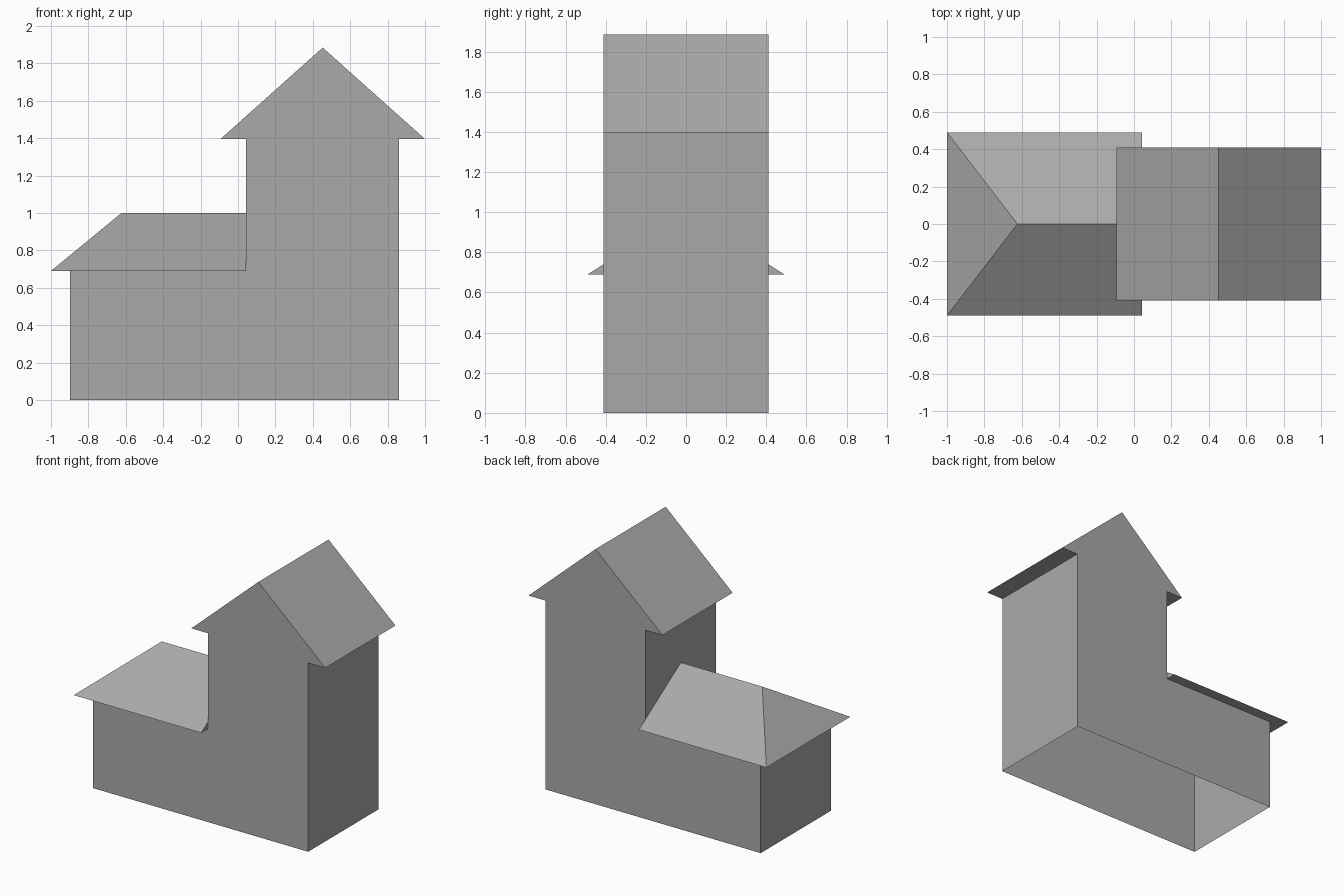
import bpy
import bmesh

if "Cube" in bpy.data.objects:
    bpy.data.objects.remove(bpy.data.objects["Cube"], do_unlink=True)

# Single plain colour
grey = bpy.data.materials.new("plain_grey")
grey.use_nodes = True
colour = (0.4, 0.4, 0.4, 1)
grey.diffuse_color = colour
grey.node_tree.nodes["Principled BSDF"].inputs["Base Color"].default_value = colour

HALF_DEPTH = 0.41
EAVE_LOW, RIDGE_LOW = 0.69, 1.0
EAVE_TOWER, RIDGE_TOWER = 1.395, 1.884
TOWER_RIGHT, TOWER_LEFT = 0.042, 0.861
WING_END = -0.898


def finish(name, bm):
    mesh = bpy.data.meshes.new(name)
    bm.to_mesh(mesh)
    bm.free()
    mesh.materials.append(grey)
    obj = bpy.data.objects.new(name, mesh)
    bpy.context.collection.objects.link(obj)
    return obj


# House shell: gabled outline run front to back, open underneath and below the wing roof
outline = [(WING_END, 0), (TOWER_LEFT, 0), (TOWER_LEFT, EAVE_TOWER),
           (1.0, EAVE_TOWER), (0.453, RIDGE_TOWER), (-0.094, EAVE_TOWER),
           (TOWER_RIGHT, EAVE_TOWER), (TOWER_RIGHT, EAVE_LOW), (WING_END, EAVE_LOW)]
bm = bmesh.new()
front = [bm.verts.new((x, -HALF_DEPTH, z)) for x, z in outline]
back = [bm.verts.new((x, HALF_DEPTH, z)) for x, z in outline]
bm.faces.new(front)
bm.faces.new(back[::-1])
open_sides = (0, 7)  # floor and wing top
for i in range(len(outline)):
    if i not in open_sides:
        j = (i + 1) % len(outline)
        bm.faces.new((front[j], front[i], back[i], back[j]))
finish("house_walls_and_tower_roof", bm)

# Wing roof: hipped at the free end, cut straight against the tower
bm = bmesh.new()
eave_y = 0.49
a, b, c, d = [bm.verts.new((x, y, EAVE_LOW)) for x, y in
              ((-1, -eave_y), (TOWER_RIGHT, -eave_y), (TOWER_RIGHT, eave_y), (-1, eave_y))]
hip = bm.verts.new((-0.623, 0, RIDGE_LOW))
end = bm.verts.new((TOWER_RIGHT, 0, RIDGE_LOW))
for face in ((a, b, end, hip), (c, d, hip, end), (d, a, hip), (b, c, end), (d, c, b, a)):
    bm.faces.new(face)
finish("wing_hip_roof", bm)
